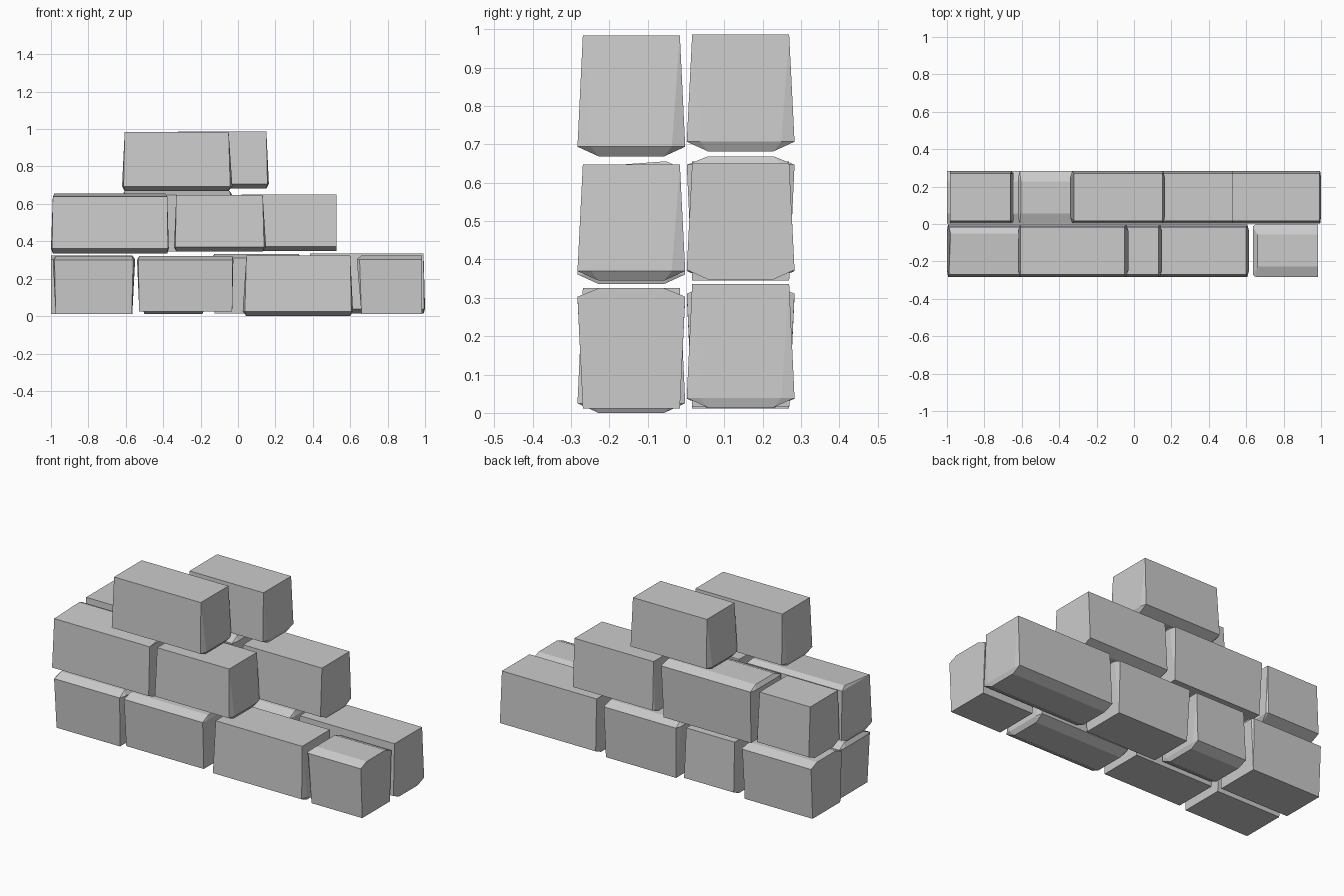
import bpy, bmesh, math

if "Cube" in bpy.data.objects:
    bpy.data.objects.remove(bpy.data.objects["Cube"])

stone = bpy.data.materials.new("grey_stone")
stone.diffuse_color = (0.6, 0.6, 0.6, 1)
stone.use_nodes = True
stone.node_tree.nodes["Principled BSDF"].inputs["Base Color"].default_value = stone.diffuse_color

FRONT, BACK = (-0.283, -0.002), (0.002, 0.283)


def block(name, x, y, z, cap="bottom", left=0.02, right=0.02, tilt=0.0):
    """Rough hewn block: tapered body, bevelled cap, bulging ends.
    cap: side carrying the bevel; left/right: end taper; tilt: raised top rear edge."""
    near, far = z if cap == "bottom" else z[::-1]
    ring = near + (0.025 if cap == "bottom" else -0.022)
    (x0, x1), (y0, y1) = x, y
    pts = []

    def rect(xa, xb, inset, h):
        for px in (xa, xb):
            pts.extend([(px, y0 + inset, h), (px, y1 - inset, h)])

    rect(x0 + left, x1 - right, 0.014, far)                    # tapered far face
    rect(x0 + left * 0.6, x1 - right * 0.6, 0.0, ring)         # widest ring
    rect(x0, x1, 0.035 if left and right else 0.012, ring)     # bulging ends
    rect(x0 + left, x1 - right, 0.055, near)                   # bevelled cap
    if tilt:
        pts.append((x0 + 0.02, y1 - 0.05, z[1] + tilt))
        pts.append((x1 - 0.02, y1 - 0.05, z[1] + tilt))

    bm = bmesh.new()
    for p in pts:
        bm.verts.new(p)
    bmesh.ops.remove_doubles(bm, verts=bm.verts, dist=0.0005)
    out = bmesh.ops.convex_hull(bm, input=bm.verts)
    loose = [v for v in bm.verts if not v.link_faces]
    bmesh.ops.delete(bm, geom=loose, context="VERTS")
    bmesh.ops.dissolve_limit(bm, angle_limit=math.radians(1),
                             verts=bm.verts, edges=bm.edges)
    bmesh.ops.recalc_face_normals(bm, faces=bm.faces)
    me = bpy.data.meshes.new(name)
    bm.to_mesh(me)
    bm.free()
    me.materials.append(stone)
    ob = bpy.data.objects.new(name, me)
    bpy.context.collection.objects.link(ob)


# bottom course, front row
block("bottom_front_block_1", (-0.99, -0.55), FRONT, (0.012, 0.322), "top", 0.015, 0.018)
block("bottom_front_block_2", (-0.54, -0.025), FRONT, (0.025, 0.322), "top", 0.012, 0.006)
block("bottom_front_block_3", (0.025, 0.615), FRONT, (0.0, 0.325), "bottom", 0.02, 0.015)
block("bottom_front_block_4", (0.635, 0.985), FRONT, (0.012, 0.325), "top", 0.025, 0.0)

# bottom course, back row
block("bottom_back_block_1", (-1.0, -0.55), BACK, (0.012, 0.325), "top", 0.0, 0.015)
block("bottom_back_block_2", (-0.51, -0.18), BACK, (0.012, 0.322), "bottom", 0.01, 0.01)
block("bottom_back_block_3", (-0.145, 0.335), BACK, (0.015, 0.333), "top", 0.02, 0.01)
block("bottom_back_block_4", (0.375, 1.0), BACK, (0.014, 0.336), "bottom", 0.01, 0.008)

# middle course, front row
block("middle_front_block_1", (-1.0, -0.37), FRONT, (0.336, 0.64), "bottom", 0.01, 0.008, 0.016)
block("middle_front_block_2", (-0.342, 0.15), FRONT, (0.345, 0.648), "bottom", 0.012, 0.018)

# middle course, back row
block("middle_back_block_1", (-0.985, -0.645), BACK, (0.345, 0.656), "bottom", 0.0, 0.015)
block("middle_back_block_2", (-0.62, -0.03), BACK, (0.345, 0.669), "top", 0.015, 0.015)
block("middle_back_block_3", (0.01, 0.527), BACK, (0.348, 0.65), "bottom", 0.01, 0.0)

# top course
block("top_front_block", (-0.62, -0.03), FRONT, (0.669, 0.984), "bottom", 0.014, 0.02)
block("top_back_block", (-0.342, 0.165), BACK, (0.682, 0.986), "bottom", 0.02, 0.013)
